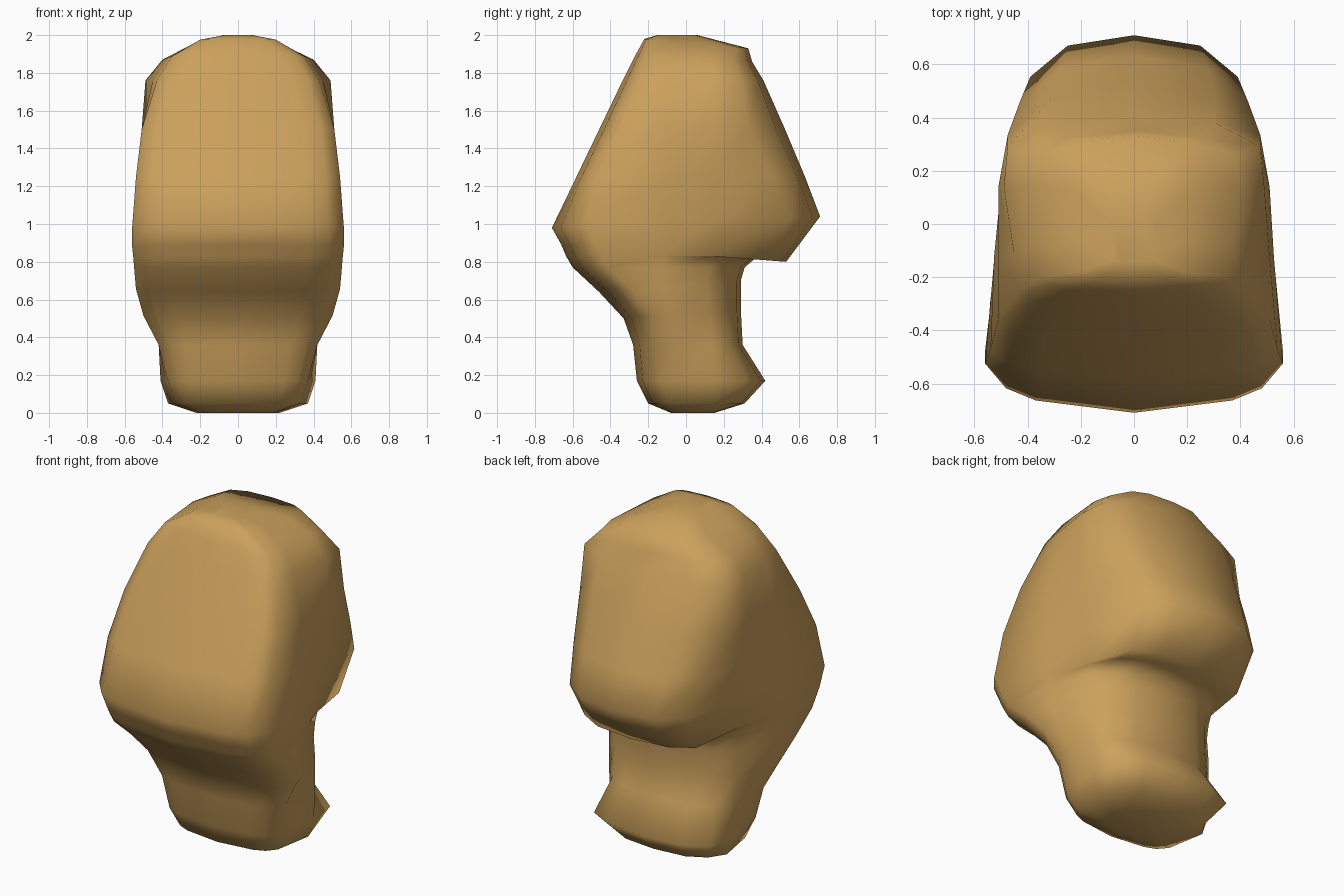
import bpy, bmesh

tan = bpy.data.materials.new("warm tan")
tan.diffuse_color = (0.60, 0.355, 0.107, 1)

# Rings, bottom to top: height, front y, back y,
# half-widths at front corner / rear side / back corner
RINGS = [
    (0.00, -0.08, 0.15, 0.18, 0.22, 0.17),
    (0.05, -0.20, 0.31, 0.33, 0.37, 0.31),
    (0.17, -0.26, 0.42, 0.37, 0.41, 0.39),
    (0.36, -0.28, 0.30, 0.42, 0.42, 0.34),
    (0.50, -0.33, 0.29, 0.50, 0.43, 0.33),
    (0.64, -0.46, 0.29, 0.54, 0.43, 0.33),
    (0.77, -0.60, 0.31, 0.55, 0.43, 0.33),
    (0.83, -0.635, 0.38, 0.555, 0.435, 0.35),
    (0.89, -0.66, 0.53, 0.56, 0.44, 0.37),
    (0.98, -0.71, 0.71, 0.56, 0.46, 0.39),
    (1.25, -0.58, 0.63, 0.54, 0.50, 0.43),
    (1.50, -0.46, 0.525, 0.51, 0.51, 0.475),
    (1.76, -0.335, 0.41, 0.43, 0.49, 0.475),
    (1.89, -0.27, 0.35, 0.35, 0.40, 0.38),
    (1.98, -0.22, 0.33, 0.20, 0.24, 0.24),
    (2.00, -0.15, 0.06, 0.07, 0.08, 0.07),
]
# Rings that tilt toward the back: height -> height at the back
TILT = {0.50: 0.55, 0.64: 0.70, 0.89: 0.80, 0.98: 1.04, 1.89: 1.86, 1.98: 1.93}


def ring_points(z, yf, yb, wf, wr, wb):
    """Flat front, gently curved sides and a rounded back."""
    zb = TILT.get(z, z)
    # corner depths follow the width
    d = wf * (0.33 if z < 1.1 else 0.2)
    e = wb * (0.4 if 0.95 < z < 1.6 else 0.25)
    ws = 0.65 * wf + 0.35 * wr
    y0, y1 = yf + d, yb - e
    # side points keep their depth so the overhang sits only at the back
    ys = min(max(-0.12, y0 + 0.25 * (y1 - y0)), y0 + 0.5 * (y1 - y0))
    yr = min(0.14, ys + 0.7 * (y1 - ys))
    half = [(0, yf), (wf * 0.66, yf + d * 0.25), (wf * 0.86, yf + d * 0.5),
            (wf, y0), (ws, ys), (wr, yr), (wb, y1),
            (wb * 0.64, yb - e * 0.25), (0, yb)]
    full = half + [(-x, y) for x, y in reversed(half[1:-1])]
    return [(x, y, z + (zb - z) * (y - yf) / (yb - yf)) for x, y in full]


# Body: one continuous loft with overhanging back and narrow base
bm = bmesh.new()
loops = [[bm.verts.new(p) for p in ring_points(*r)] for r in RINGS]
n = len(loops[0])
for a, b in zip(loops, loops[1:]):
    for i in range(n):
        j = (i + 1) % n
        bm.faces.new((a[i], a[j], b[j], b[i]))
bm.faces.new(list(reversed(loops[0])))
bm.faces.new(loops[-1])
bmesh.ops.recalc_face_normals(bm, faces=bm.faces)
for f in bm.faces:
    f.smooth = True
mesh = bpy.data.meshes.new("rounded_body")
bm.to_mesh(mesh)
bm.free()
mesh.materials.append(tan)
body = bpy.data.objects.new("rounded_body", mesh)
bpy.context.collection.objects.link(body)
